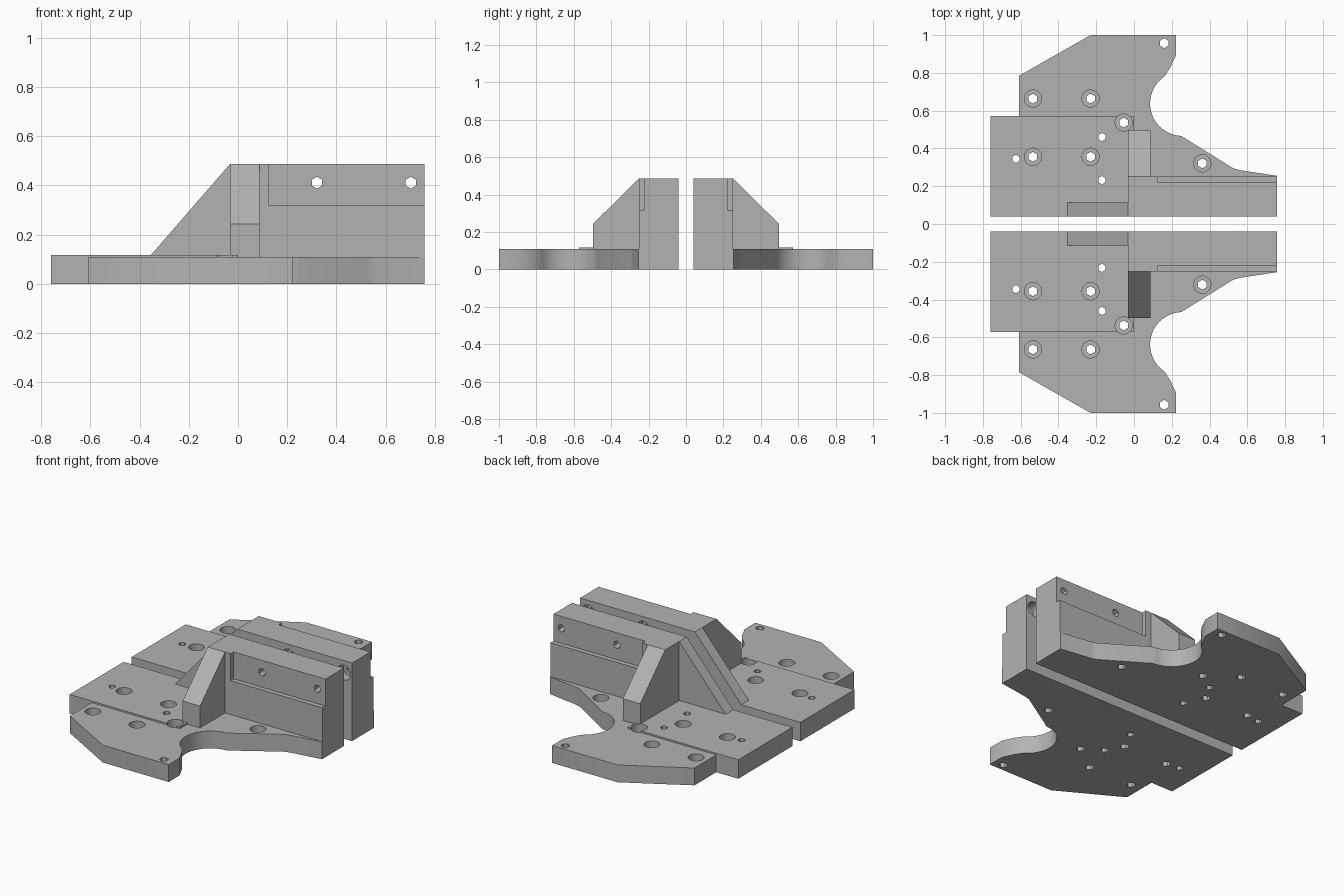
import bpy, bmesh, math
from mathutils import Vector

old = bpy.data.objects.get("Cube")
if old:
    bpy.data.objects.remove(old, do_unlink=True)

# Single matt grey for every part
grey = bpy.data.materials.new("machined_grey")
grey.use_nodes = True
GREY = (0.45, 0.45, 0.45, 1)
grey.diffuse_color = GREY
grey.node_tree.nodes["Principled BSDF"].inputs["Base Color"].default_value = GREY

# Shared heights and depths
PLATE_TOP, PAD_TOP, WALL_TOP = 0.108, 0.118, 0.486
INNER, WALL_OUT, RECESS = 0.04, 0.252, 0.222
WALL_X, END_X = -0.033, 0.757


def to_object(name, bm):
    bmesh.ops.recalc_face_normals(bm, faces=bm.faces)
    mesh = bpy.data.meshes.new(name)
    bm.to_mesh(mesh)
    bm.free()
    mesh.materials.append(grey)
    obj = bpy.data.objects.new(name, mesh)
    bpy.context.collection.objects.link(obj)
    return obj


def add_prism(bm, profile, axis, start, end):
    """Extrude a 2D profile along the named axis."""
    place = {"x": lambda a, b, d: (d, a, b),
             "y": lambda a, b, d: (a, d, b),
             "z": lambda a, b, d: (a, b, d)}[axis]
    face = bm.faces.new([bm.verts.new(place(a, b, start)) for a, b in profile])
    new = bmesh.ops.extrude_face_region(bm, geom=[face])["geom"]
    verts = [v for v in new if isinstance(v, bmesh.types.BMVert)]
    bmesh.ops.translate(bm, verts=verts, vec=Vector(place(0, 0, end - start)))


def prism(name, profile, axis, start, end):
    bm = bmesh.new()
    add_prism(bm, profile, axis, start, end)
    return to_object(name, bm)


def rect(x0, y0, x1, y1):
    return [(x0, y0), (x1, y0), (x1, y1), (x0, y1)]


def arc(cx, cy, r, start, end, steps):
    angles = [math.radians(start + (end - start) * i / steps) for i in range(steps + 1)]
    return [(cx + r * math.cos(a), cy + r * math.sin(a)) for a in angles]


def hole_cutter(name, groups, axis):
    """Groups are (centres, radius, sides, start, end)."""
    bm = bmesh.new()
    for centres, r, sides, start, end in groups:
        for cx, cy in centres:
            ring = arc(cx, cy, r, 90, 450, sides)[:-1]
            add_prism(bm, ring, axis, start, end)
    return to_object(name, bm)


def finish(obj, cutters=()):
    """Cut the holes, mirror to the other bracket, shade."""
    bpy.ops.object.select_all(action="DESELECT")
    bpy.context.view_layer.objects.active = obj
    obj.select_set(True)
    for cutter in cutters:
        mod = obj.modifiers.new("cut", "BOOLEAN")
        mod.operation, mod.solver, mod.object = "DIFFERENCE", "EXACT", cutter
        bpy.ops.object.modifier_apply(modifier=mod.name)
    mirror = obj.modifiers.new("mirror", "MIRROR")
    mirror.use_axis = (False, True, False)
    mirror.use_mirror_merge = False
    bpy.ops.object.modifier_apply(modifier=mirror.name)
    bpy.ops.object.shade_smooth_by_angle(angle=math.radians(30))


# Base plate with a concave bite in its edge
outline = [(-0.76, INNER), (END_X, INNER), (END_X, 0.255), (0.56, 0.285), (0.525, 0.295)]
outline += arc(0.257, 0.638, 0.172, 268, 124, 16)
outline += [(0.188, 0.82), (0.223, 0.895), (0.223, 1.0), (-0.23, 1.0), (-0.608, 0.785),
            (-0.608, 0.571), (-0.76, 0.571)]
plate = prism("base_plate", outline, "z", 0, PLATE_TOP)

# Raised mounting pad
pad = prism("raised_pad", rect(-0.76, INNER, 0, 0.571), "z", PLATE_TOP, PAD_TOP)

# Upright wall, recessed along its upper outer side
wall = prism("upright_wall", rect(WALL_X, INNER, END_X, WALL_OUT), "z", PLATE_TOP, WALL_TOP)
recess = prism("recess_cutter", rect(0.125, RECESS, 1, 0.5), "z", 0.319, 0.7)

# Outer gusset and sloping end rib
gusset = prism("outer_gusset", [(WALL_OUT, PLATE_TOP), (0.497, PLATE_TOP), (0.497, 0.244),
                                (WALL_OUT, WALL_TOP)], "x", WALL_X, 0.087)
rib = prism("end_rib", [(-0.353, PAD_TOP), (WALL_X, PAD_TOP), (WALL_X, WALL_TOP)],
            "y", INNER, 0.114)

# Screw holes, dowel holes and counterbores
bolts = [(x, y) for x in (-0.535, -0.23) for y in (0.356, 0.664)]
bolts += [(-0.055, 0.537), (0.362, 0.321)]
dowels = [(-0.625, 0.345), (-0.17, 0.46), (-0.17, 0.232)]
floor_holes = hole_cutter("floor_hole_cutter", [(bolts + [(0.16, 0.957)], 0.026, 6, -0.1, 0.2),
                                                (dowels, 0.022, 6, -0.1, 0.2)], "z")
floor_bores = hole_cutter("floor_bore_cutter", [(bolts, 0.046, 16, 0.05, 0.2)], "z")
wall_bolts = [(0.321, 0.411), (0.702, 0.411)]
wall_holes = hole_cutter("wall_hole_cutter", [(wall_bolts, 0.024, 6, 0, 0.4)], "y")
wall_bores = hole_cutter("wall_bore_cutter", [(wall_bolts, 0.046, 16, 0, 0.1)], "y")

finish(plate, (floor_holes, floor_bores))
finish(pad, (floor_holes, floor_bores))
finish(wall, (recess, wall_holes, wall_bores))
finish(gusset)
finish(rib)
for cutter in (recess, floor_holes, floor_bores, wall_holes, wall_bores):
    bpy.data.objects.remove(cutter, do_unlink=True)
